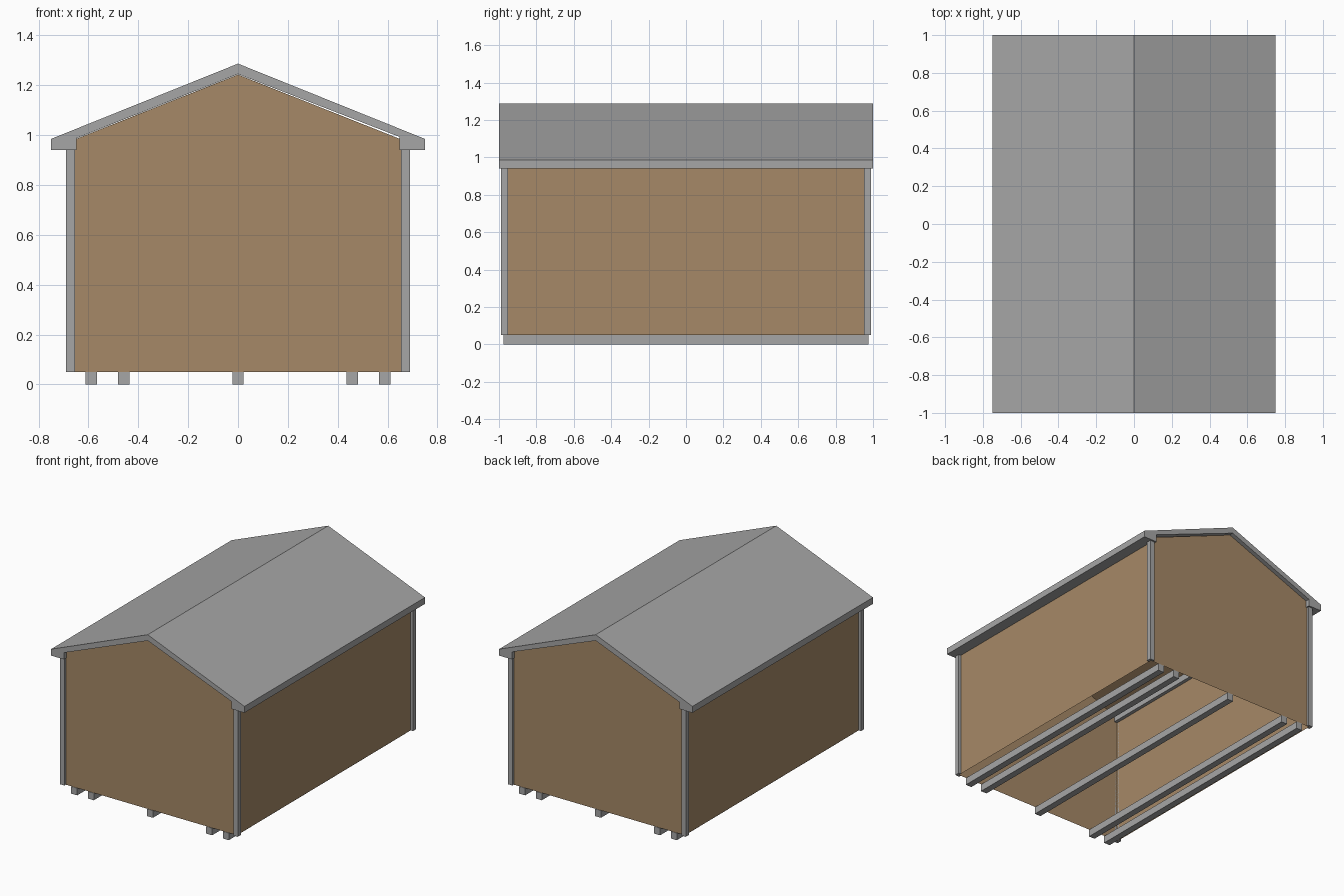
import bpy, bmesh

if "Cube" in bpy.data.objects:
    bpy.data.objects.remove(bpy.data.objects["Cube"])


def material(name, rgb):
    m = bpy.data.materials.new(name)
    m.diffuse_color = (*rgb, 1)
    m.use_nodes = True
    m.node_tree.nodes["Principled BSDF"].inputs["Base Color"].default_value = m.diffuse_color
    return m


GREY = material("grey trim", (0.38, 0.38, 0.38))
BROWN = material("brown boards", (0.38, 0.25, 0.135))


def finish(name, bm, mat):
    bmesh.ops.recalc_face_normals(bm, faces=bm.faces)
    me = bpy.data.meshes.new(name)
    bm.to_mesh(me)
    bm.free()
    me.materials.append(mat)
    ob = bpy.data.objects.new(name, me)
    bpy.context.collection.objects.link(ob)


def prism(name, profile, vector, mat, open_bottom=False):
    bm = bmesh.new()
    face = bm.faces.new([bm.verts.new(p) for p in profile])
    ext = bmesh.ops.extrude_face_region(bm, geom=[face], use_keep_orig=True)
    bmesh.ops.translate(bm, vec=vector, verts=[v for v in ext["geom"] if isinstance(v, bmesh.types.BMVert)])
    bmesh.ops.recalc_face_normals(bm, faces=bm.faces)
    if open_bottom:
        floor = [f for f in bm.faces if f.normal.z < -0.9]
        bmesh.ops.delete(bm, geom=floor, context="FACES")
    finish(name, bm, mat)


# Shell with gable ends and no floor
WX, WY, BASE = 0.672, 0.972, 0.05
shell = [(-WX, BASE), (WX, BASE), (WX, 0.976), (0, 1.243), (-WX, 0.976)]
prism("walls", [(x, -WY, z) for x, z in shell], (0, 2 * WY, 0), BROWN, True)

# Folded roof slab with thick eaves
roof = [(-0.75, 0.94), (-0.75, 0.985), (0, 1.287), (0.75, 0.985), (0.75, 0.94),
        (0.648, 0.94), (0.648, 0.993), (0, 1.245), (-0.648, 0.988), (-0.648, 0.94)]
prism("roof", [(x, -1, z) for x, z in roof], (0, 2, 0), GREY)

# L-shaped corner trims
ox, oy, w = 0.69, 0.988, 0.035
trim = [(ox, oy), (ox - w, oy), (ox - w, WY), (WX, WY), (WX, oy - w), (ox, oy - w)]
for sx, side in ((-1, "left"), (1, "right")):
    for sy, end in ((-1, "front"), (1, "back")):
        prism(f"{end}_{side}_corner_trim", [(sx * x, sy * y, BASE) for x, y in trim], (0, 0, 0.89), GREY)

# Floor runners
for i, x in enumerate((-0.588, -0.459, 0, 0.459, 0.588)):
    h = 0.023
    prism(f"runner_{i + 1}", [(x - h, -0.975, 0), (x + h, -0.975, 0), (x + h, -0.975, BASE), (x - h, -0.975, BASE)],
          (0, 1.95, 0), GREY)
